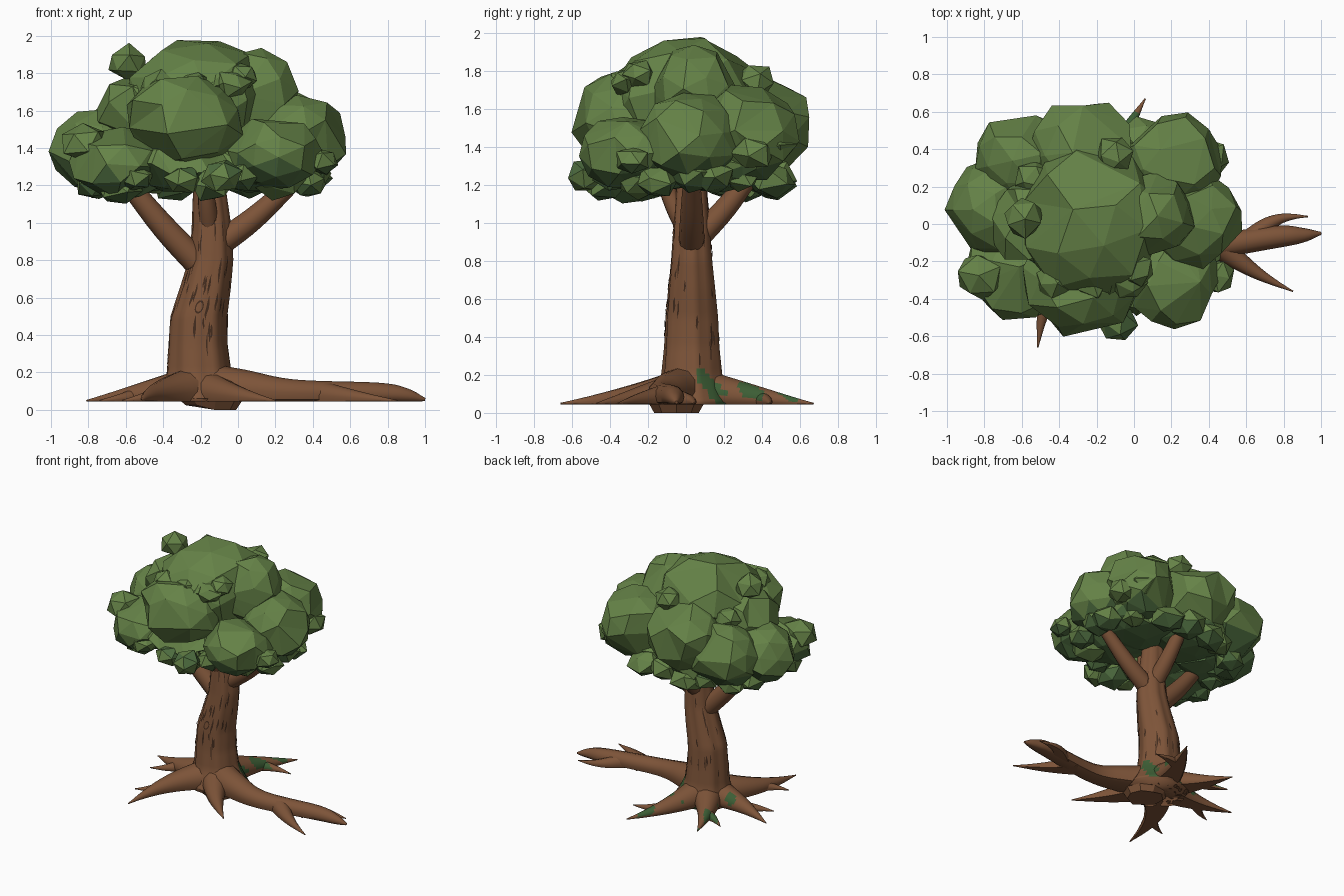
import bpy, bmesh, math, random
from mathutils import Vector, Euler

if "Cube" in bpy.data.objects:
    bpy.data.objects.remove(bpy.data.objects["Cube"])

random.seed(7)


def material(name, rgb):
    m = bpy.data.materials.new(name)
    m.diffuse_color = (*rgb, 1)
    m.use_nodes = True
    m.node_tree.nodes["Principled BSDF"].inputs["Base Color"].default_value = m.diffuse_color
    return m


BARK = material("bark_brown", (0.205, 0.088, 0.040))
GROOVE = material("groove_dark_brown", (0.055, 0.025, 0.013))
MOSS = material("moss_green", (0.045, 0.11, 0.035))
LEAF = material("leaf_green", (0.130, 0.225, 0.063))
SHADE = material("deep_leaf_green", (0.075, 0.150, 0.050))


def make(name, bm, mats, smooth):
    bmesh.ops.recalc_face_normals(bm, faces=bm.faces)
    me = bpy.data.meshes.new(name)
    bm.to_mesh(me)
    bm.free()
    for m in mats:
        me.materials.append(m)
    ob = bpy.data.objects.new(name, me)
    bpy.context.collection.objects.link(ob)
    for p in me.polygons:
        p.use_smooth = smooth
    return ob


def skin(bm, rings):
    """Bridge rings of points into a closed tube."""
    rows = [[bm.verts.new(p) for p in r] for r in rings]
    n = len(rows[0])
    for a, b in zip(rows, rows[1:]):
        for i in range(n):
            j = (i + 1) % n
            bm.faces.new((a[i], a[j], b[j], b[i]))
    bm.faces.new(rows[0][::-1])
    bm.faces.new(rows[-1])
    bmesh.ops.recalc_face_normals(bm, faces=bm.faces)
    bm.normal_update()


def add_moss(bm, limit):
    """Patches on the upward back faces."""
    for f in bm.faces:
        c = f.calc_center_median()
        patch = math.sin(29 * c.x + 9) + math.sin(33 * c.y + 25 * c.z)
        if f.normal.z > -.1 and c.y > .06 and .052 < c.z < .23 and patch > limit:
            f.material_index = 1


def spline(pts, steps):
    """Catmull-Rom sampling of (x, y, z, radius) points."""
    P = [Vector(p) for p in pts]
    P = [2 * P[0] - P[1]] + P + [2 * P[-1] - P[-2]]
    out = []
    for i in range(1, len(P) - 2):
        a, b, c, d = P[i - 1:i + 3]
        for k in range(steps):
            t = k / steps
            out.append(0.5 * (2 * b + (c - a) * t + (2 * a - 5 * b + 4 * c - d) * t * t
                              + (3 * b - a - 3 * c + d) * t ** 3))
    return out + [P[-2]]


def limb(name, pts, floor=0.0, moss=False):
    S = spline(pts, 9 if moss else 5)
    sides = 20 if moss else 12
    rings = []
    for i, s in enumerate(S):
        d = (S[min(i + 1, len(S) - 1)] - S[max(i - 1, 0)]).to_3d().normalized()
        u = d.cross(Vector((0, 0, 1))).normalized()
        v = u.cross(d)
        ring = []
        for k in range(sides):
            a = math.tau * k / sides
            p = s.to_3d() + max(s.w, 0.004) * (u * math.cos(a) + v * math.sin(a))
            p.z = max(p.z, floor)
            ring.append(p)
        rings.append(ring)
    bm = bmesh.new()
    skin(bm, rings)
    if moss:
        add_moss(bm, .55)
    ob = make(name, bm, [BARK, MOSS], True)
    bpy.context.view_layer.objects.active = ob
    ob.select_set(True)
    bpy.ops.object.shade_smooth_by_angle(angle=math.radians(50))
    ob.select_set(False)


# Trunk: z, centre x, radius (centre y and depth follow by rule)
TRUNK = [(.045, -.19, .23), (.12, -.2, .195), (.2, -.21, .168), (.35, -.215, .153), (.5, -.21, .147),
         (.65, -.175, .132), (.8, -.145, .116), (.95, -.14, .105), (1.35, -.16, .07)]


def trunk_point(a, z, lift=0.0):
    for p, q in zip(TRUNK, TRUNK[1:]):
        if z <= q[0]:
            break
    t = (z - p[0]) / (q[0] - p[0])
    cx, r = [p[i] + (q[i] - p[i]) * t for i in (1, 2)]
    r = r * (1 + .035 * math.sin(6 * a + 2 * z) + .02 * math.sin(11 * a)) + lift
    return Vector((cx + r * math.cos(a), .03 + .95 * r * math.sin(a), z))


bm = bmesh.new()
skin(bm, [[trunk_point(math.tau * k / 40, .045 + 1.3 * i / 48) for k in range(40)] for i in range(49)])
add_moss(bm, .9)
make("trunk", bm, [BARK, MOSS], True)

# Bark grooves: slim tapered plates following the trunk
bm = bmesh.new()
for _ in range(56):
    a, z, h = random.uniform(0, math.tau), random.uniform(.22, 1.0), random.uniform(.05, .15)
    w = random.uniform(.025, .055)
    pairs = []
    for k in range(5):
        c, s = a + random.uniform(-.02, .02), .1 + .9 * math.sin(math.pi * k / 4)
        pairs.append([bm.verts.new(trunk_point(c + e * w * s, z + h * k / 4, .003)) for e in (-1, 1)])
    for p, q in zip(pairs, pairs[1:]):
        bm.faces.new((p[0], p[1], q[1], q[0]))
make("bark_grooves", bm, [GROOVE], False)

# Knot ring on the front
bm = bmesh.new()
loops = [[bm.verts.new(trunk_point(-1.63 + s * .16 * math.cos(math.tau * k / 16),
                                   .55 + s * .036 * math.sin(math.tau * k / 16), .004))
          for k in range(16)] for s in (1, .72)]
for k in range(16):
    j = (k + 1) % 16
    bm.faces.new((loops[0][k], loops[0][j], loops[1][j], loops[1][k]))
make("knot", bm, [GROOVE], False)


# Branches: tapered limbs that sag a little between start and end
def branch(name, start, end, r):
    a, b = Vector(start), Vector(end)
    mid = a.lerp(b, .5) - Vector((0, 0, .02))
    limb(name, [(*a, r), (*mid, r * .88), (*b, r * .65)])


branch("left_branch", (-.17, .03, .74), (-.62, -.02, 1.25), .075)
branch("right_branch", (-.14, .03, .86), (.3, .03, 1.22), .07)
branch("back_branch", (-.14, .04, .9), (-.16, .38, 1.3), .066)
branch("front_branch", (-.15, .01, .95), (-.18, -.14, 1.28), .055)


# Roots: flat-bottomed limbs tapering from the trunk foot to a tip on the ground
FLOOR = .045


def root(name, start, tip, r, bend, moss=False):
    a, b = Vector(start), Vector(tip)
    side = Vector((a.y - b.y, b.x - a.x)) * bend
    pts = []
    for t in (0, .3, .55, .78, 1):
        p = a.lerp(b, t) + side * math.sin(math.pi * t)
        rad = r * (1 - t) ** 1.05 + .003
        pts.append((p.x, p.y, FLOOR + .003 + rad * .45, rad))
    limb(name, pts, FLOOR, moss)
    return pts


def forked_root(name, start, tip, bend, fork, moss):
    pts = root(name, start, tip, .135, bend, moss)
    root(name + "_fork", pts[2][:2], fork, .045, .06, moss)


FOOT = (-.2, .02)
forked_root("front_root", FOOT, (-.515, -.66), -.1, (-.62, -.42), False)
forked_root("left_root", FOOT, (-.81, .14), .06, (-.74, -.06), True)
forked_root("back_left_root", FOOT, (-.48, .54), .05, (-.57, .38), True)
forked_root("back_root", FOOT, (.06, .67), .05, (.16, .44), True)
root("middle_front_root", FOOT, (.2, -.47), .125, -.05)
limb("right_root", [(-.17, 0, .12, .13), (.03, -.08, .11, .105), (.3, -.13, .09, .072),
                    (.75, -.07, .085, .06), (.9, -.06, .075, .04), (1, -.05, .055, .008)], FLOOR)
root("right_root_front_fork", (.45, -.11), (.85, -.36), .07, -.04)
root("right_root_back_fork", (.62, -.09), (.93, .04), .06, .14)

# Root ball under the trunk
bm = bmesh.new()
skin(bm, [[(-.15 + s * math.cos(k * math.tau / 9), -.05 + .85 * s * math.sin(k * math.tau / 9),
            z + (.025 if z < .02 and 2 < k < 7 else 0)) for k in range(9)] for z, s in ((0, .14), (.06, .18))])
make("root_ball", bm, [BARK], False)


def leaf_blob(name, x, y, z, r, rz, detail, jitter):
    """Faceted ball with a few corners removed for uneven facets."""
    bm = bmesh.new()
    bmesh.ops.create_icosphere(bm, subdivisions=detail, radius=1)
    turn = Euler([random.uniform(0, 6.28) for _ in range(3)]).to_matrix()
    for v in bm.verts:
        p = turn @ v.co * random.uniform(1 - jitter, 1 + jitter)
        v.co = Vector((x + p.x * r, y + p.y * r, z + p.z * rz))
    if detail > 1:
        bm.verts.ensure_lookup_table()
        bmesh.ops.dissolve_verts(bm, verts=random.sample(list(bm.verts), 9))
        bmesh.ops.triangulate(bm, faces=bm.faces)
    bmesh.ops.recalc_face_normals(bm, faces=bm.faces)
    bm.normal_update()
    for f in bm.faces:
        if f.normal.z < -.35 and f.calc_center_median().z < 1.32:
            f.material_index = 1
    make(name, bm, [LEAF, SHADE], False)


# Large crown masses: centre, radius, half height
BIG = [(-.22, .02, 1.67, .42, .32), (.07, .05, 1.68, .25, .26), (-.29, -.29, 1.55, .32, .26),
       (.2, -.3, 1.37, .26, .2), (.32, .02, 1.45, .27, .24), (.21, .33, 1.48, .27, .26),
       (-.26, .38, 1.53, .3, .27), (-.6, .35, 1.42, .26, .25), (-.74, .09, 1.38, .265, .23),
       (-.64, -.23, 1.31, .28, .2), (-.5, 0, 1.6, .27, .2)]
for i, b in enumerate(BIG):
    leaf_blob(f"crown_mass_{i + 1}", *b, 2, .06)

# Flat masses closing the underside
for i in range(5):
    a = math.tau * (i + .5) / 5
    leaf_blob(f"crown_base_{i + 1}", -.2 + .33 * math.cos(a), .02 + .22 * math.sin(a), 1.3, .32, .14, 2, .05)

# Small leaf tufts around the lower rim, each flattened and uneven
for i in range(18):
    a = math.tau * (i + random.uniform(-.25, .25)) / 18
    k = random.uniform(.86, 1.03)
    r = random.uniform(.1, .145)
    leaf_blob(f"rim_tuft_{i + 1}", -.21 + .6 * k * math.cos(a), .01 + .5 * k * math.sin(a),
              1.215 + random.uniform(-.03, .04), r, r * .75, 1, .14)

# Row of tufts over the front mass, and loose tufts higher up
for i in range(5):
    leaf_blob(f"front_tuft_{i + 1}", -.43 + .1 * i, -.31 + .03 * (i % 2), 1.74, .1, .075, 1, .14)
LOOSE = [(-.59, .03, 1.855, .115), (-.82, -.28, 1.43, .135), (.02, -.25, 1.78, .09), (.45, -.28, 1.33, .09),
         (.4, .35, 1.37, .12), (.28, .45, 1.42, .13), (-.1, .37, 1.75, .11), (-.54, .24, 1.66, .11),
         (-.09, -.53, 1.25, .11)]
for i, (x, y, z, r) in enumerate(LOOSE):
    leaf_blob(f"loose_tuft_{i + 1}", x, y, z, r, r * .85, 1, .12)
